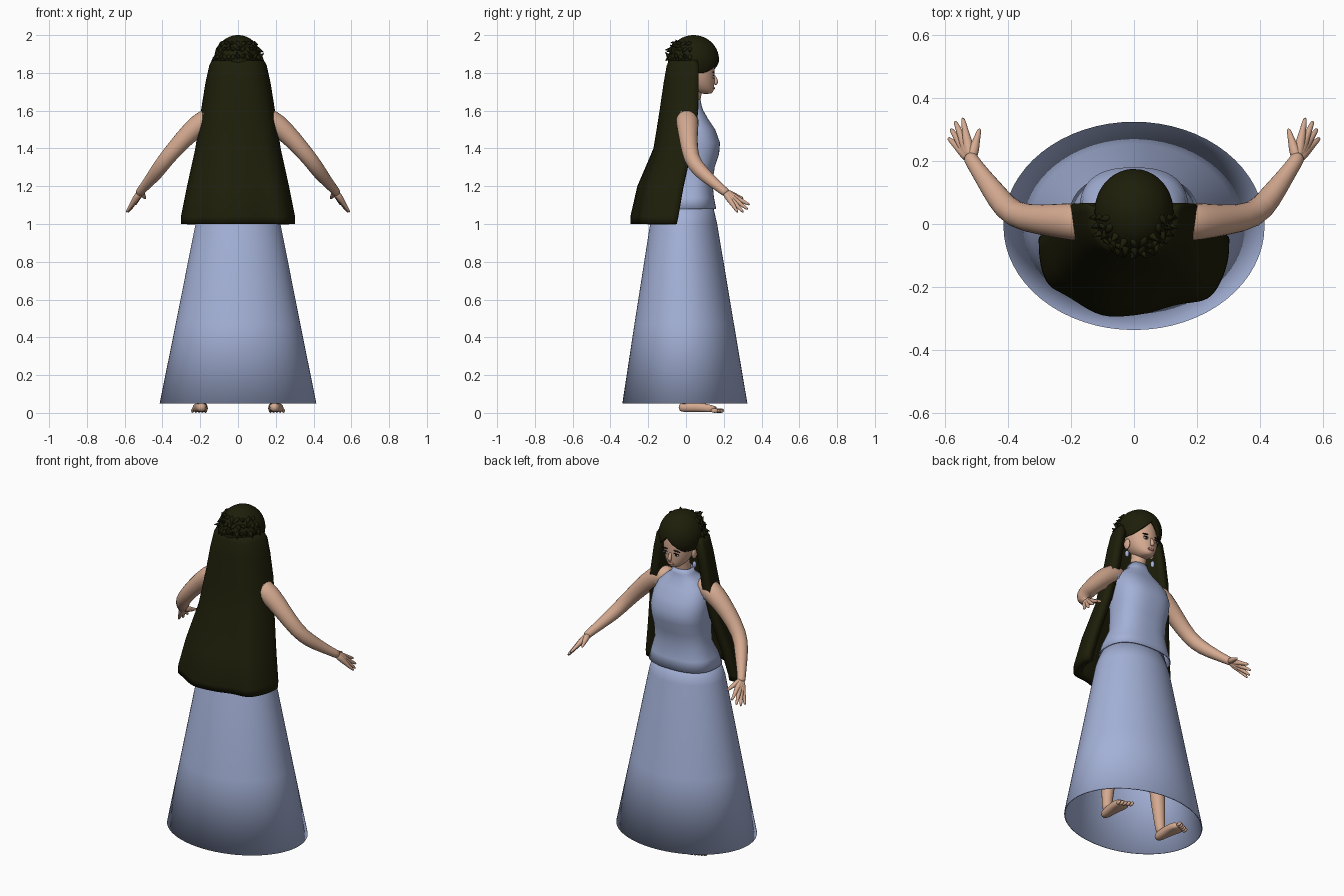
import bpy, bmesh, math, random
from mathutils import Vector

random.seed(4)
if "Cube" in bpy.data.objects:
    bpy.data.objects.remove(bpy.data.objects["Cube"], do_unlink=True)


def material(name, r, g, b):
    m = bpy.data.materials.new(name)
    m.use_nodes = True
    m.diffuse_color = (r, g, b, 1)
    m.node_tree.nodes["Principled BSDF"].inputs["Base Color"].default_value = (r, g, b, 1)
    return m


SKIN = material("skin", 0.66, 0.40, 0.28)
CLOTH = material("blue_cloth", 0.37, 0.44, 0.68)
HAIR = material("dark_hair", 0.013, 0.013, 0.003)
DARK = material("eye_dark", 0.015, 0.01, 0.008)
WHITE = material("eye_white", 0.75, 0.72, 0.7)
LIPS = material("lips", 0.5, 0.22, 0.17)


def finish(bm, name, mat, thick=0, sub=0):
    bmesh.ops.recalc_face_normals(bm, faces=bm.faces)
    for f in bm.faces:
        f.smooth = True
    me = bpy.data.meshes.new(name)
    bm.to_mesh(me)
    bm.free()
    me.materials.append(mat)
    ob = bpy.data.objects.new(name, me)
    bpy.context.collection.objects.link(ob)
    if thick:
        mod = ob.modifiers.new("thickness", "SOLIDIFY")
        mod.thickness, mod.offset = thick, -1
    if sub:
        ob.modifiers.new("smooth", "SUBSURF").levels = sub
        ob.modifiers["smooth"].render_levels = sub
    return ob


def skin_rings(bm, rings, closed=True, caps=True):
    rows = [[bm.verts.new(p) for p in r] for r in rings]
    n = len(rows[0])
    for a, b in zip(rows, rows[1:]):
        for i in range(n if closed else n - 1):
            j = (i + 1) % n
            bm.faces.new((a[i], a[j], b[j], b[i]))
    if caps:
        bm.faces.new(rows[0])
        bm.faces.new(rows[-1])


def loft(name, mat, rings, power=2.0, n=48, caps=True, thick=0, sub=0, rule=None):
    """Stack of superellipses, each (z, half width, front y, back y)."""
    out = []
    for z, rx, front, back in rings:
        ring = []
        for i in range(n):
            c, s = math.cos(math.tau * i / n), math.sin(math.tau * i / n)
            x = rx * math.copysign(abs(c) ** (2 / power), c)
            y = (front + back) / 2 + (front - back) / 2 * math.copysign(abs(s) ** (2 / power), s)
            p = Vector((x, y, z))
            ring.append(rule(p) if rule else p)
        out.append(ring)
    bm = bmesh.new()
    skin_rings(bm, out, caps=caps)
    return finish(bm, name, mat, thick, sub)


def tube(name, mat, path, n=12, sub=1):
    """Round limb along points (x, y, z, radius)."""
    pts = [Vector(p[:3]) for p in path]
    rings = []
    for k, p in enumerate(pts):
        d = (pts[min(k + 1, len(pts) - 1)] - pts[max(k - 1, 0)]).normalized()
        u = d.cross(Vector((0.3, 1, 0.2)) if abs(d.y) < 0.8 else Vector((1, 0, 0))).normalized()
        v = d.cross(u)
        rings.append([p + path[k][3] * (u * math.cos(a) + v * math.sin(a))
                      for a in (math.tau * i / n for i in range(n))])
    bm = bmesh.new()
    skin_rings(bm, rings)
    return finish(bm, name, mat, sub=sub)


def ball(name, mat, loc, size, seg=16, rot=0):
    bm = bmesh.new()
    bmesh.ops.create_uvsphere(bm, u_segments=seg, v_segments=seg // 2, radius=1)
    ob = finish(bm, name, mat)
    ob.location, ob.scale, ob.rotation_euler[1] = loc, size, rot
    return ob


# Skirt: open elliptical cone with a thin hem
loft("skirt", CLOTH, [(0.05, 0.415, 0.325, -0.337), (0.47, 0.33, 0.254, -0.273),
                      (1.0, 0.225, 0.165, -0.19), (1.13, 0.185, 0.135, -0.15)],
     n=64, caps=False, thick=0.006)


# Bodice: bust shaping and a ragged hem
def bodice_shape(p):
    if p.y > 0.05:
        bust = math.exp(-((p.z - 1.42) / 0.06) ** 2)
        p.y -= 0.03 * bust * math.exp(-(p.x / 0.03) ** 2)
    if p.z < 1.1:
        p.z += 0.022 * math.sin(7 * math.atan2(p.y, p.x))
    return p


loft("bodice", CLOTH, [(1.08, 0.208, 0.16, -0.15), (1.14, 0.192, 0.148, -0.13), (1.22, 0.165, 0.14, -0.09),
                       (1.3, 0.163, 0.152, -0.09), (1.37, 0.168, 0.175, -0.09), (1.43, 0.172, 0.18, -0.09),
                       (1.5, 0.168, 0.155, -0.09), (1.56, 0.145, 0.115, -0.08), (1.6, 0.1, 0.092, -0.06),
                       (1.63, 0.064, 0.082, -0.03), (1.66, 0.056, 0.077, -0.02)],
     power=2.5, n=64, caps=False, thick=0.005)

# Neck and head
tube("neck", SKIN, [(0, 0.01, 1.55, 0.06), (0, 0.025, 1.63, 0.048), (0, 0.04, 1.69, 0.044), (0, 0.045, 1.76, 0.05)])
loft("head", SKIN, [(1.688, 0.02, 0.135, 0.08), (1.702, 0.045, 0.146, 0.04), (1.73, 0.068, 0.15, 0),
                    (1.77, 0.085, 0.152, -0.02), (1.82, 0.094, 0.153, -0.04), (1.88, 0.094, 0.15, -0.05),
                    (1.94, 0.07, 0.12, -0.02), (1.965, 0.03, 0.08, 0.02)], n=32, sub=1)
tube("nose", SKIN, [(0, 0.145, 1.79, 0.007), (0, 0.158, 1.765, 0.01), (0, 0.16, 1.748, 0.013), (0, 0.15, 1.738, 0.009)])
ball("lips", LIPS, (0, 0.147, 1.718), (0.022, 0.007, 0.007))

# Skin parts and face details on both sides
for s, side in ((1, "left"), (-1, "right")):
    ball(side + "_eye", WHITE, (s * 0.036, 0.144, 1.778), (0.017, 0.006, 0.007))
    ball(side + "_iris", DARK, (s * 0.036, 0.148, 1.778), (0.007, 0.004, 0.007))
    ball(side + "_lash", DARK, (s * 0.037, 0.147, 1.786), (0.02, 0.005, 0.003), rot=s * 0.1)
    ball(side + "_brow", DARK, (s * 0.038, 0.146, 1.803), (0.024, 0.005, 0.004), rot=s * 0.1)
    ball(side + "_ear", SKIN, (s * 0.088, 0.045, 1.765), (0.012, 0.022, 0.032))
    ball(side + "_earring", CLOTH, (s * 0.092, 0.05, 1.7), (0.012, 0.012, 0.02))
    tube(side + "_arm", SKIN, [(s * 0.08, 0.0, 1.56, 0.05), (s * 0.15, 0.005, 1.56, 0.064),
                               (s * 0.205, 0.008, 1.53, 0.062), (s * 0.29, 0.012, 1.45, 0.05),
                               (s * 0.385, 0.025, 1.34, 0.043), (s * 0.43, 0.08, 1.275, 0.041),
                               (s * 0.48, 0.15, 1.215, 0.029), (s * 0.515, 0.2, 1.175, 0.024),
                               (s * 0.525, 0.22, 1.16, 0.024)])
    tube(side + "_armhole", CLOTH, [(s * 0.14, -0.005, 1.545, 0.085), (s * 0.182, -0.01, 1.53, 0.08)])
    # Fingers fan out from the wrist
    wrist = Vector((s * 0.518, 0.205, 1.17))
    for name, x, y, z in (("thumb", 0.49, 0.305, 1.135), ("index", 0.545, 0.34, 1.1), ("middle", 0.57, 0.33, 1.075),
                          ("ring", 0.584, 0.305, 1.06), ("little", 0.592, 0.275, 1.06)):
        tip = Vector((s * x, y, z))
        tube(f"{side}_{name}_finger", SKIN,
             [(*wrist.lerp(tip, t), r) for t, r in ((0, 0.02), (0.3, 0.019), (0.5, 0.015), (0.75, 0.01), (1, 0.007))], n=8)
    # Legs and feet under the skirt
    tube(side + "_leg", SKIN, [(s * 0.09, 0, 1.05, 0.085), (s * 0.12, 0.01, 0.8, 0.075), (s * 0.15, 0.01, 0.55, 0.05),
                               (s * 0.17, -0.01, 0.36, 0.052), (s * 0.19, -0.005, 0.1, 0.03), (s * 0.195, 0, 0.03, 0.028)])
    foot = tube(side + "_foot", SKIN, [(s * 0.192, -0.04, 0.026, 0.018), (s * 0.194, -0.01, 0.03, 0.03),
                                       (s * 0.197, 0.06, 0.032, 0.035), (s * 0.2, 0.12, 0.026, 0.045),
                                       (s * 0.203, 0.165, 0.02, 0.04)])
    for v in foot.data.vertices:
        v.co.z = max(0.004, min(v.co.z, 0.075 - 0.25 * v.co.y))
    for k in range(5):
        ball(f"{side}_toe_{k + 1}", SKIN, (s * (0.172 + 0.017 * k), 0.183 - 0.008 * k, 0.012), (0.009, 0.02, 0.012), seg=10)

# Hair cap: dome with a parted fringe left open over the face
bm = bmesh.new()
bmesh.ops.create_uvsphere(bm, u_segments=72, v_segments=48, radius=1)
for v in bm.verts:
    v.co = Vector((v.co.x * 0.125, 0.04 + v.co.y * 0.135, 1.868 + v.co.z * 0.132))
bmesh.ops.bisect_plane(bm, geom=bm.verts[:] + bm.edges[:] + bm.faces[:], plane_co=(0, 0, 1.8),
                       plane_no=(0, 0, 1), clear_inner=True)
# Two slanted cuts part the fringe
for s in (1, -1):
    bmesh.ops.bisect_plane(bm, geom=bm.verts[:] + bm.edges[:] + bm.faces[:],
                           plane_co=(0.01, 0, 1.885), plane_no=(s, 0, 1))
opening = [f for f in bm.faces if f.calc_center_median().y > 0.04
           and f.calc_center_median().z + abs(f.calc_center_median().x - 0.01) < 1.885]
bmesh.ops.delete(bm, geom=opening, context="FACES")
finish(bm, "hair_cap", HAIR, thick=0.02)

# Long hair: thick curtain wrapping the back, open at the front
LEVELS = [(1.0, 0.303, -0.05, -0.28), (1.04, 0.302, -0.042, -0.282), (1.2, 0.27, -0.015, -0.25),
          (1.4, 0.226, 0.03, -0.17), (1.6, 0.196, 0.064, -0.14), (1.75, 0.172, 0.066, -0.118),
          (1.84, 0.152, 0.066, -0.102), (1.865, 0.138, 0.06, -0.09), (1.872, 0.105, 0.05, -0.06)]
rings = []
for z, w, front, back in LEVELS:
    wave = 0.016 * max(0, (1.5 - z) / 0.5)
    ring = []
    for i in range(41):
        a = math.pi * i / 40
        c, s = math.cos(a), math.sin(a)
        x = w * math.copysign(abs(c) ** 0.75, c)
        y = front + (back - front) * s ** 0.75
        ring.append(Vector((x, y + wave * math.sin(6 * a + 0.6) * s, z)))
    rings.append(ring)
bm = bmesh.new()
skin_rings(bm, rings, closed=False, caps=False)
curtain = finish(bm, "long_hair", HAIR, thick=0.045)
# Keep the thickness on the inner side
centre = curtain.data.polygons[20]
if centre.normal.y > 0:
    curtain.data.flip_normals()

# Crown of pointed locks around the back of the head
for row, (z, r, count) in enumerate(((1.885, 1.0, 15), (1.925, 0.9, 13), (1.955, 0.75, 9))):
    for i in range(count):
        a = math.pi * (1.0 + (i + 0.5) / count)
        base = Vector((0.118 * r * math.cos(a), 0.035 + 0.125 * r * math.sin(a), z))
        out = Vector((math.cos(a) * 0.4 + random.uniform(-0.5, 0.5), math.sin(a) * 0.6, random.uniform(-0.8, 0.9)))
        tip = base + out.normalized() * 0.034
        tube(f"crown_lock_{row + 1}_{i + 1}", HAIR,
             [(*base.lerp(tip, -0.5), 0.006), (*base, 0.014), (*tip, 0.001)], n=5, sub=0)
